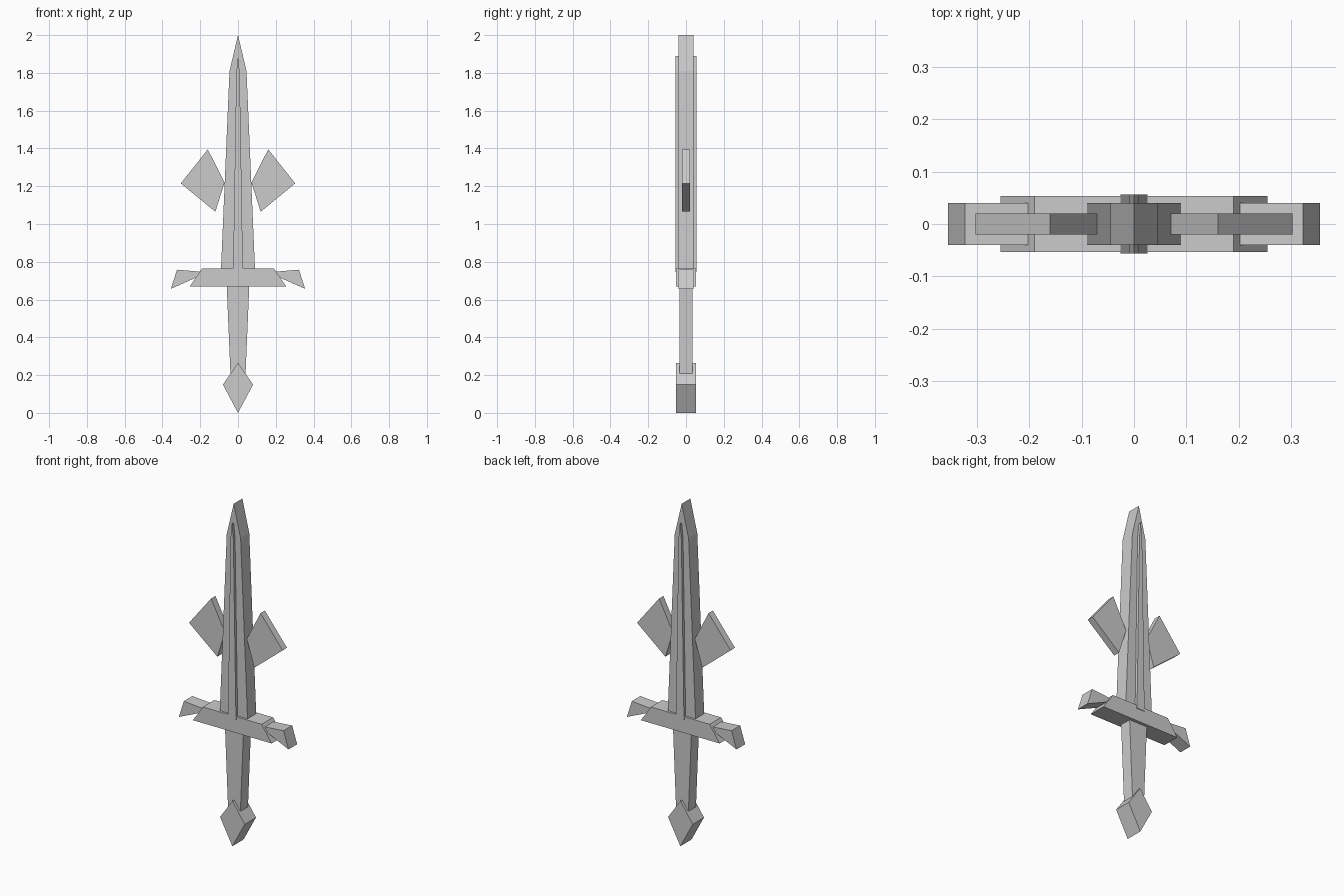
import bpy
import bmesh

if "Cube" in bpy.data.objects:
    bpy.data.objects.remove(bpy.data.objects["Cube"])


def plate(name, profile, half_depth, side=1):
    """Extrude an x-z outline symmetrically about y = 0; side=-1 mirrors it."""
    bm = bmesh.new()
    face = bm.faces.new([bm.verts.new((side * x, -half_depth, z)) for x, z in profile])
    ext = bmesh.ops.extrude_face_region(bm, geom=[face])
    moved = [v for v in ext["geom"] if isinstance(v, bmesh.types.BMVert)]
    bmesh.ops.translate(bm, verts=moved, vec=(0, 2 * half_depth, 0))
    bmesh.ops.recalc_face_normals(bm, faces=bm.faces)
    mesh = bpy.data.meshes.new(name)
    bm.to_mesh(mesh)
    bm.free()
    obj = bpy.data.objects.new(name, mesh)
    bpy.context.collection.objects.link(obj)
    return obj


def symmetric(half):
    """Complete a right-hand outline (bottom to top) with its mirror image."""
    return half + [(-x, z) for x, z in reversed(half) if x > 0]


# Blade and its raised central ridge
plate("blade", symmetric([(0.09, 0.76), (0.045, 1.81), (0, 2.0)]), 0.04)
plate("blade_ridge", symmetric([(0.026, 0.745), (0.009, 1.8), (0, 1.89)]), 0.056)

# Crossguard, grip and diamond pommel
plate("crossguard", symmetric([(0.255, 0.67), (0.19, 0.765)]), 0.053)
plate("grip", symmetric([(0.04, 0.208), (0.06, 0.68)]), 0.035)
plate("pommel", symmetric([(0, 0), (0.08, 0.15), (0, 0.265)]), 0.052)

# Paired guard tips and side fins
guard_tip = [(0.202, 0.725), (0.355, 0.657), (0.323, 0.758), (0.202, 0.748)]
side_fin = [(0.12, 1.065), (0.303, 1.215), (0.16, 1.395), (0.071, 1.22)]
for label, side in (("right", 1), ("left", -1)):
    plate(f"guard_tip_{label}", guard_tip, 0.04, side)
    plate(f"side_fin_{label}", side_fin, 0.02, side)
